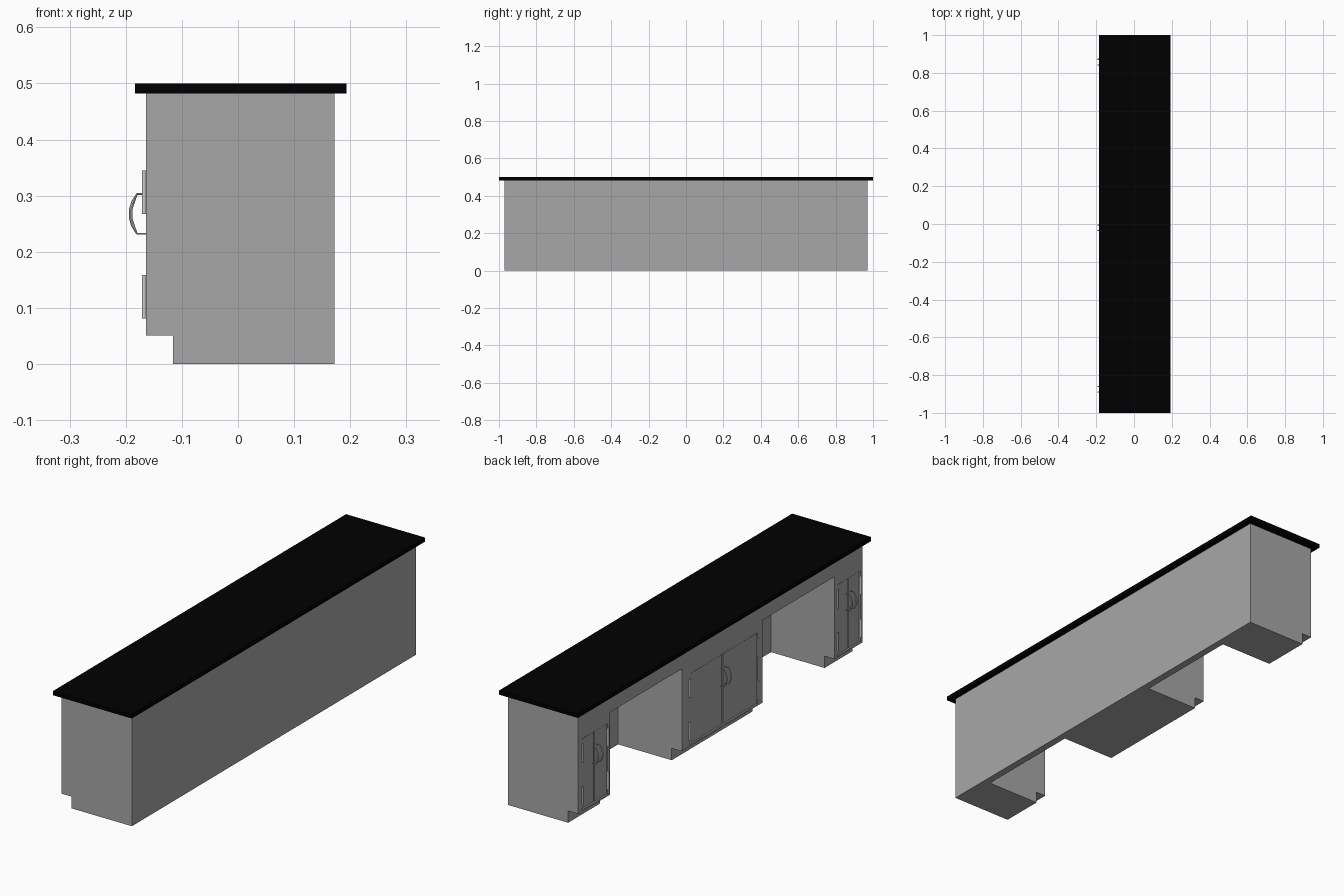
import bpy, bmesh

if "Cube" in bpy.data.objects:
    bpy.data.objects.remove(bpy.data.objects["Cube"])

XF, XB = -0.164, 0.172          # front and back faces of the carcass
Z_DOOR = (0.058, 0.365)


def material(name, value):
    mat = bpy.data.materials.new(name)
    mat.diffuse_color = (value, value, value, 1)
    mat.use_nodes = True
    mat.node_tree.nodes["Principled BSDF"].inputs["Base Color"].default_value = mat.diffuse_color
    return mat


BODY = material("body_grey", 0.39)
DARK = material("dark_top", 0.0)


def mesh_object(name, bm, mat=None):
    bmesh.ops.recalc_face_normals(bm, faces=bm.faces)
    me = bpy.data.meshes.new(name)
    bm.to_mesh(me)
    bm.free()
    if mat:
        me.materials.append(mat)
    ob = bpy.data.objects.new(name, me)
    bpy.context.collection.objects.link(ob)
    return ob


def box(name, x, y, z, mat=BODY):
    bm = bmesh.new()
    bmesh.ops.create_cube(bm, size=1)
    for v in bm.verts:
        for i, (a, b) in enumerate((x, y, z)):
            v.co[i] = a if v.co[i] < 0 else b
    return mesh_object(name, bm, mat)


def cut(target, x, y, z):
    cutter = box("cutter", x, y, z)
    cutter.hide_render = True
    mod = target.modifiers.new("cut", 'BOOLEAN')
    mod.operation, mod.solver, mod.object = 'DIFFERENCE', 'EXACT', cutter
    bpy.context.view_layer.objects.active = target
    bpy.ops.object.modifier_apply(modifier=mod.name)
    bpy.data.objects.remove(cutter)


def smooth(ob):
    bpy.ops.object.select_all(action='DESELECT')
    ob.select_set(True)
    bpy.context.view_layer.objects.active = ob
    bpy.ops.object.shade_smooth_by_angle()


def hinge(name, y, z0, z1):
    bpy.ops.mesh.primitive_cylinder_add(vertices=12, radius=0.004, depth=z1 - z0,
                                        location=(XF - 0.0035, y, (z0 + z1) / 2))
    ob = bpy.context.object
    ob.name = name
    smooth(ob)


def handle(name, y):
    # bowed pull with two straight legs
    path = [(-0.160, 0.303), (-0.180, 0.303), (-0.187, 0.289), (-0.1915, 0.275),
            (-0.1915, 0.260), (-0.187, 0.246), (-0.180, 0.232), (-0.160, 0.232)]
    cu = bpy.data.curves.new(name, 'CURVE')
    cu.dimensions = '3D'
    cu.bevel_depth, cu.bevel_resolution = 0.0028, 2
    cu.use_fill_caps = True
    sp = cu.splines.new('POLY')
    sp.points.add(len(path) - 1)
    for i, (p, (x, z)) in enumerate(zip(sp.points, path)):
        p.co = (x, y, z, 1)
        p.radius = 0.6 if i in (0, 1, 6, 7) else 1.1    # thin legs, thicker grip
    ob = bpy.data.objects.new(name, cu)
    bpy.context.collection.objects.link(ob)
    bpy.ops.object.select_all(action='DESELECT')
    ob.select_set(True)
    bpy.context.view_layer.objects.active = ob
    bpy.ops.object.convert(target='MESH')
    smooth(bpy.context.object)


# Carcass: side profile with toe kick, extruded along the full length
bm = bmesh.new()
profile = [(-0.116, 0), (XB, 0), (XB, 0.482), (XF, 0.482), (XF, 0.051), (-0.116, 0.051)]
face = bm.faces.new([bm.verts.new((x, -0.97, z)) for x, z in profile])
new = bmesh.ops.extrude_face_region(bm, geom=[face])["geom"]
bmesh.ops.translate(bm, vec=(0, 1.94, 0),
                    verts=[g for g in new if isinstance(g, bmesh.types.BMVert)])
carcass = mesh_object("carcass", bm, BODY)

# Knee openings between the cabinets
for y in ((0.263, 0.752), (-0.78, -0.288)):
    cut(carcass, (-0.3, 0.14), y, (-0.1, 0.407))

# Door pairs: (low edge, split, high edge) along y
GAP = 0.003
for label, lo, mid, hi in (("left", 0.769, 0.857, 0.945),
                           ("centre", -0.253, -0.020, 0.212),
                           ("right", -0.955, -0.875, -0.797)):
    cut(carcass, (-0.3, XF + 0.018), (lo, hi), Z_DOOR)
    for n, (a, b) in enumerate(((lo + GAP, mid - GAP), (mid + GAP, hi - GAP)), 1):
        box(f"{label}_door_{n}", (XF + 0.003, XF + 0.0179), (a, b),
            (Z_DOOR[0] + GAP, Z_DOOR[1] - GAP))
    for n, y in enumerate((lo, hi), 1):
        hinge(f"{label}_lower_hinge_{n}", y, 0.081, 0.159)
        hinge(f"{label}_upper_hinge_{n}", y, 0.267, 0.345)
    for n, s in enumerate((-1, 1), 1):
        handle(f"{label}_handle_{n}", mid + s * 0.015)

# Dark countertop
box("countertop", (-0.184, 0.193), (-1, 1), (0.482, 0.5), DARK)
